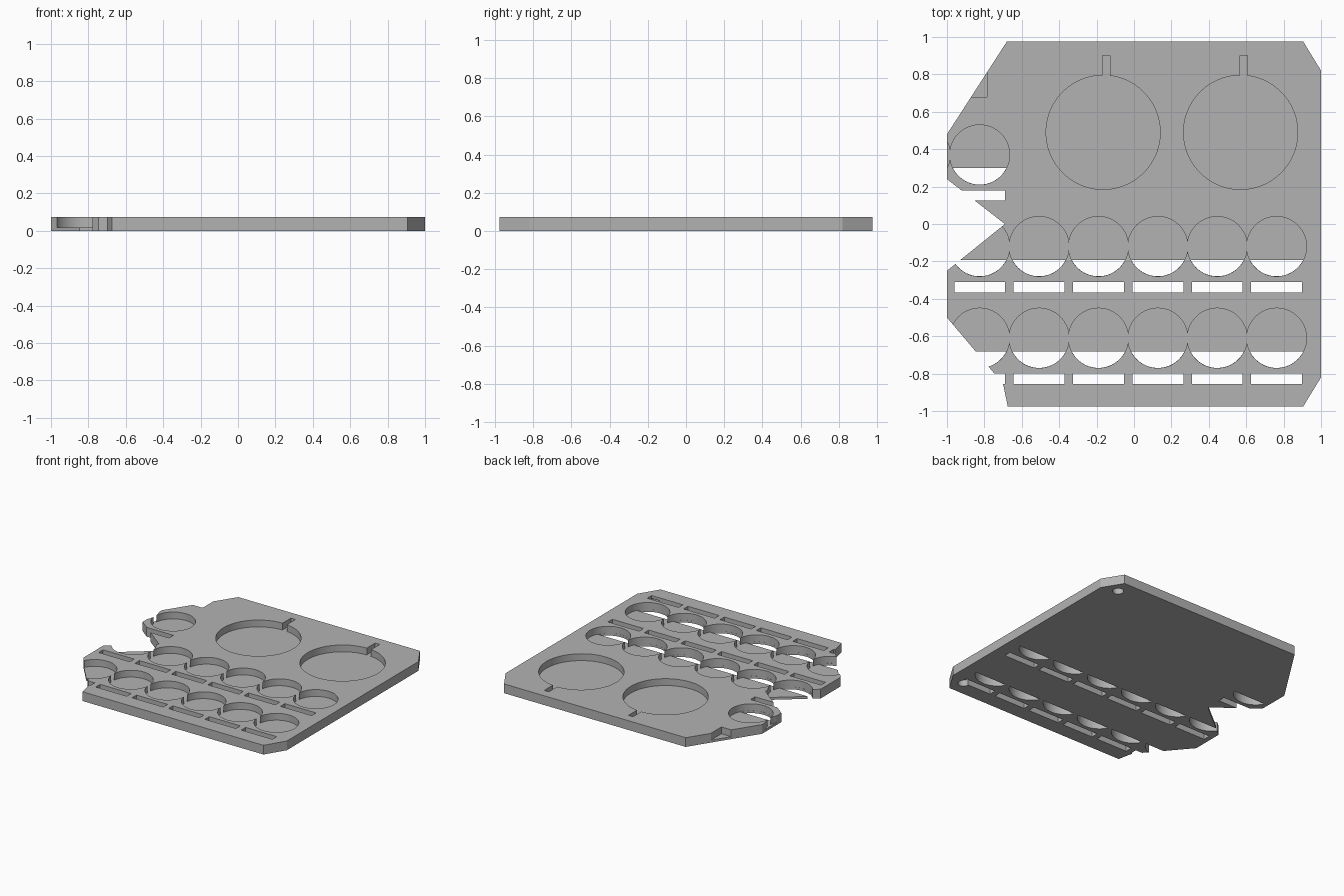
import bpy, bmesh, math

THICK, FLOOR = 0.073, 0.019
PITCH, RADIUS = 0.3175, 0.16

if "Cube" in bpy.data.objects:
    bpy.data.objects.remove(bpy.data.objects["Cube"], do_unlink=True)

grey = bpy.data.materials.new("plain grey")
grey.use_nodes = True
grey.diffuse_color = (0.45, 0.45, 0.45, 1)
grey.node_tree.nodes["Principled BSDF"].inputs["Base Color"].default_value = (0.45, 0.45, 0.45, 1)


def prism(name, points, z0, z1):
    """Extrude a flat outline between two heights."""
    bm = bmesh.new()
    face = bm.faces.new([bm.verts.new((x, y, z0)) for x, y in points])
    ext = bmesh.ops.extrude_face_region(bm, geom=[face])
    moved = [v for v in ext["geom"] if isinstance(v, bmesh.types.BMVert)]
    bmesh.ops.translate(bm, verts=moved, vec=(0, 0, z1 - z0))
    bmesh.ops.recalc_face_normals(bm, faces=bm.faces)
    mesh = bpy.data.meshes.new(name)
    bm.to_mesh(mesh)
    bm.free()
    mesh.materials.append(grey)
    ob = bpy.data.objects.new(name, mesh)
    bpy.context.collection.objects.link(ob)
    return ob


def arc(cx, cy, r, start=0.0, end=math.tau, n=64):
    closed = end - start >= math.tau
    steps = n if closed else n - 1
    return [(cx + r * math.cos(start + (end - start) * i / steps),
             cy + r * math.sin(start + (end - start) * i / steps)) for i in range(n)]


def rect(x0, x1, y0, y1):
    return [(x0, y0), (x1, y0), (x1, y1), (x0, y1)]


# Plate with clipped corners and a notched left-hand edge
plate = prism("tray_plate", [
    (-0.675, -0.975), (0.905, -0.975), (1, -0.82), (1, 0.82), (0.905, 0.975),
    (-0.68, 0.975), (-1, 0.48), (-1, 0.24), (-0.69, 0), (-1, -0.25),
    (-1, -0.5), (-0.70, -0.855)], 0, THICK)

cutters = []


def cut(points, z0=-0.1, z1=0.2):
    ob = prism("cutter", points, z0, z1)
    ob.hide_render = True
    cutters.append(ob)


# Small round pockets, each with an open segment at its front, and label slots
for row_y, columns in ((-0.12, range(6)), (-0.61, range(6)), (0.37, range(-1, 1))):
    for c in columns:
        x = -0.825 + PITCH * c
        cut(arc(x, row_y, RADIUS), FLOOR)
        half = math.acos(0.072 / RADIUS)
        down = -math.pi / 2
        cut(arc(x, row_y, RADIUS - 0.0006, down - half, down + half, 32), -0.1, 0.04)
        if c >= 0:
            cut(rect(x - 0.136, x + 0.136, row_y - 0.245, row_y - 0.19))

# Large round pockets with a narrow finger channel at the back
for x in (-0.165, 0.57):
    cut(arc(x, 0.49, 0.305, n=96), FLOOR)
    cut(rect(x - 0.003, x + 0.037, 0.6, 0.9), FLOOR + 0.0005)

# Corner pocket on the slanted edge
cut(rect(-1.1, -0.785, 0.68, 1.1), FLOOR)

# Round sockets in the underside
for y in (-0.86, 0.86):
    cut(arc(0.87, y, 0.04, n=32), -0.1, 0.05)

# Carve the plate and discard the cutters
for ob in cutters:
    mod = plate.modifiers.new("carve", "BOOLEAN")
    mod.operation = "DIFFERENCE"
    mod.solver = "EXACT"
    mod.object = ob
bpy.context.view_layer.update()
graph = bpy.context.evaluated_depsgraph_get()
carved = bpy.data.meshes.new_from_object(plate.evaluated_get(graph))
plate.modifiers.clear()
plate.data = carved
for ob in cutters:
    bpy.data.objects.remove(ob, do_unlink=True)
carved.materials.clear()
carved.materials.append(grey)
for p in carved.polygons:
    p.material_index = 0

bpy.ops.object.select_all(action="DESELECT")
plate.select_set(True)
bpy.context.view_layer.objects.active = plate
bpy.ops.object.shade_smooth_by_angle(angle=math.radians(30))
